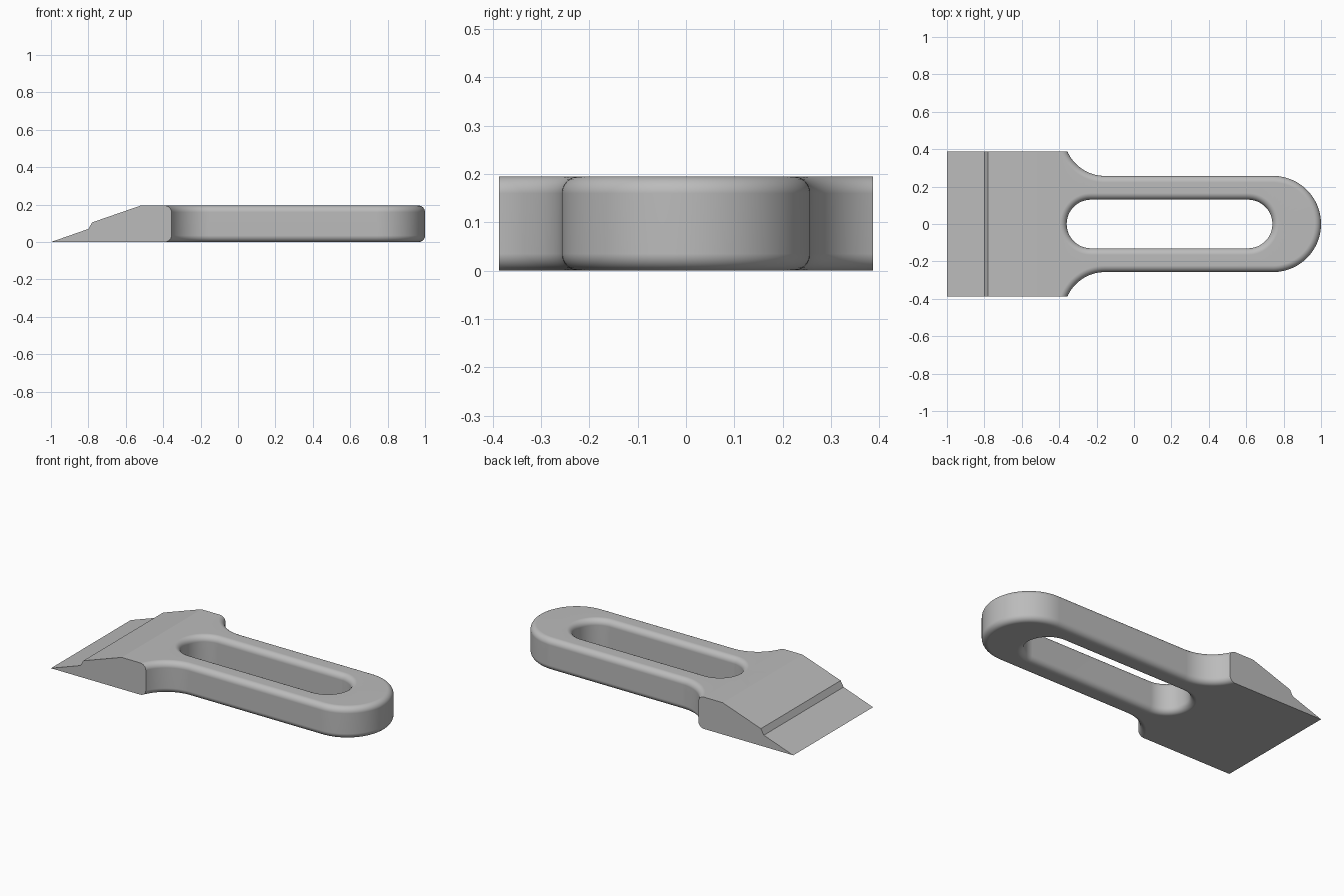
import bpy, bmesh
from math import pi, sin, cos

cube = bpy.data.objects.get("Cube")
if cube:
    bpy.data.objects.remove(cube)

HEIGHT = 0.195      # thickness of the bar
ROUND = 0.035       # edge rounding
HALF = 0.257        # half width of the handle
FILLET = 0.22       # neck radius between handle and head
SLOT = 0.13         # half width of the slot
HEAD = 0.387        # half width of the head


def arc(cx, cy, r, start, end, n):
    return [(cx + r * cos(start + (end - start) * i / n),
             cy + r * sin(start + (end - start) * i / n)) for i in range(n + 1)]


def outer_outline(d):
    """Handle and neck outline, inset by d; the head end runs past its trim."""
    neck_x, neck_y, r = -0.155, HALF + FILLET, FILLET + d
    pts = [(-1.2, -0.6), (neck_x - r, -0.6)]
    pts += arc(neck_x, -neck_y, r, pi, pi / 2, 20)
    pts += arc(1 - HALF, 0, HALF - d, -pi / 2, pi / 2, 48)
    pts += arc(neck_x, neck_y, r, -pi / 2, -pi, 20)
    return pts + [(neck_x - r, 0.6), (-1.2, 0.6)]


def slot_outline(d):
    """Slot outline, widened by d."""
    return (arc(0.61, 0, SLOT + d, -pi / 2, pi / 2, 32)
            + arc(-0.23, 0, SLOT + d, pi / 2, 3 * pi / 2, 32))


def new_object(name, bm):
    bmesh.ops.recalc_face_normals(bm, faces=bm.faces)
    mesh = bpy.data.meshes.new(name)
    bm.to_mesh(mesh)
    bm.free()
    ob = bpy.data.objects.new(name, mesh)
    bpy.context.collection.objects.link(ob)
    return ob


# Rounded wall section as (inset, height), from bottom to top
STEPS = 8
lower = [(ROUND * (1 - sin(a)), ROUND * (1 - cos(a)))
         for a in (i * pi / 2 / STEPS for i in range(STEPS + 1))]
section = lower + [(d, HEIGHT - z) for d, z in reversed(lower)]

# Slotted bar with rounded edges
bm = bmesh.new()
caps = [[], []]
for outline in (outer_outline, slot_outline):
    rings = [[bm.verts.new((x, y, z)) for x, y in outline(d)] for d, z in section]
    for a, b in zip(rings, rings[1:]):
        for i in range(len(a)):
            bm.faces.new((a[i - 1], a[i], b[i], b[i - 1]))
    for cap, ring in zip(caps, (rings[0], rings[-1])):
        cap += [bm.edges.get((ring[i - 1], ring[i])) for i in range(len(ring))]
for cap in caps:
    bmesh.ops.triangle_fill(bm, edges=cap, use_beauty=True)
clamp = new_object("slotted_clamp", bm)

# Side profile that trims the head to its stepped wedge and width
profile = [(-1.1, -0.035), (-0.8, 0.07), (-0.78, 0.105), (-0.419, 0.23),
           (1.2, 0.23), (1.2, -0.035)]
bm = bmesh.new()
face = bm.faces.new([bm.verts.new((x, -HEAD, z)) for x, z in profile])
side = bmesh.ops.extrude_face_region(bm, geom=[face])["geom"]
bmesh.ops.translate(bm, vec=(0, 2 * HEAD, 0),
                    verts=[v for v in side if isinstance(v, bmesh.types.BMVert)])
trim = new_object("head_trim", bm)
trim.hide_render = True

bpy.ops.object.select_all(action="DESELECT")
clamp.select_set(True)
bpy.context.view_layer.objects.active = clamp
cut = clamp.modifiers.new("trim", "BOOLEAN")
cut.operation = "INTERSECT"
cut.solver = "EXACT"
cut.object = trim
bpy.ops.object.modifier_apply(modifier=cut.name)
bpy.data.objects.remove(trim)

# Smooth roundings, crisp wedge edges
bpy.ops.object.shade_smooth_by_angle(angle=0.28)
weighted = clamp.modifiers.new("even_shading", "WEIGHTED_NORMAL")
weighted.keep_sharp = True

# Plain grey metal
grey = bpy.data.materials.new("plain_grey")
grey.use_nodes = True
colour = (0.5, 0.5, 0.5, 1)
grey.diffuse_color = colour
grey.node_tree.nodes["Principled BSDF"].inputs["Base Color"].default_value = colour
clamp.data.materials.clear()
clamp.data.materials.append(grey)
